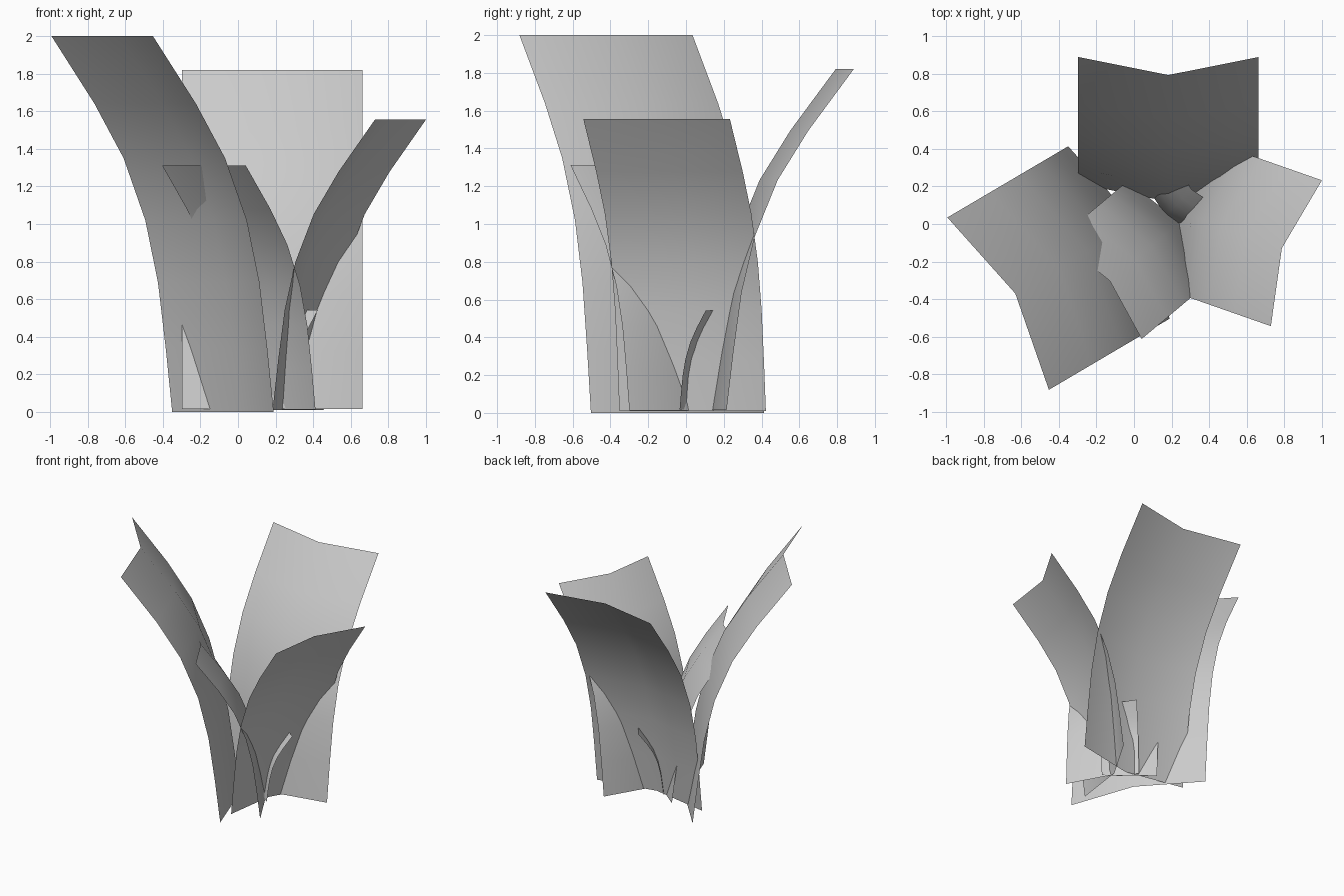
import bpy
import math
from mathutils import Matrix

cube = bpy.data.objects.get("Cube")
if cube:
    bpy.data.objects.remove(cube, do_unlink=True)

# Single grey leaf colour
grey = bpy.data.materials.new("leaf_grey")
grey.use_nodes = True
COLOUR = (0.6, 0.6, 0.6, 1)
grey.diffuse_color = COLOUR
grey.node_tree.nodes["Principled BSDF"].inputs["Base Color"].default_value = COLOUR

# Unit blade: (height, outward lean) along its length, folded along the midrib
PROFILE = [(0, 0), (0.17, 0.02), (0.345, 0.044), (0.51, 0.083),
           (0.675, 0.15), (0.82, 0.24), (1, 0.373)]
HALF_WIDTH = 0.266
FOLD = 0.053


def blade(name, size, base, lean_angle):
    """Curved V-section blade leaning towards lean_angle (degrees from +x)."""
    verts = []
    for height, lean in PROFILE:
        for side in (-1, 0, 1):
            inward = 0 if side else FOLD
            verts.append((lean - inward, side * HALF_WIDTH, height))
    faces = []
    for row in range(len(PROFILE) - 1):
        for col in range(2):
            a = row * 3 + col
            faces.append((a, a + 1, a + 4, a + 3))
    mesh = bpy.data.meshes.new(name)
    mesh.from_pydata(verts, [], faces)
    mesh.transform(Matrix.Translation(base)
                   @ Matrix.Rotation(math.radians(lean_angle), 4, "Z")
                   @ Matrix.Scale(size, 4))
    mesh.materials.append(grey)
    mesh.shade_smooth()
    obj = bpy.data.objects.new(name, mesh)
    bpy.context.collection.objects.link(obj)
    return obj


# Clump of blades, largest to smallest
blade("right_blade", 2.0, (-0.08, -0.045, 0), 210.5)
blade("back_blade", 1.805, (0.183, 0.215, 0.015), 90)
blade("left_blade", 1.545, (0.32, 0.035, 0.01), -19.3)
blade("front_blade", 1.3, (0.19, -0.035, 0.012), 220)
blade("small_blade", 0.525, (0.188, 0.065, 0.018), 45)
